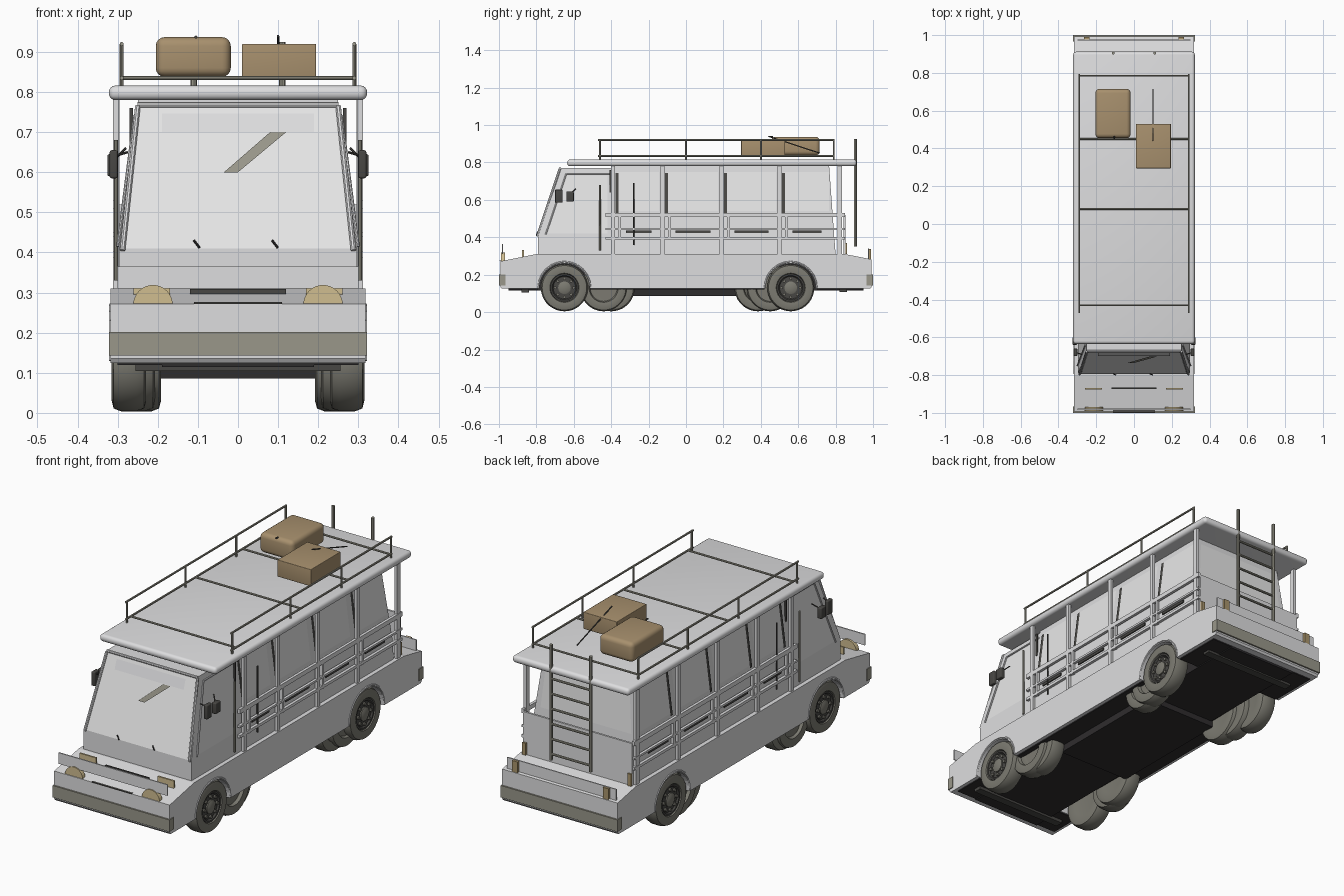
import bpy, bmesh, math
from mathutils import Vector

if "Cube" in bpy.data.objects:
    bpy.data.objects.remove(bpy.data.objects["Cube"])


def colour(name, rgb):
    m = bpy.data.materials.new(name)
    m.use_nodes = True
    m.diffuse_color = (*rgb, 1)
    m.node_tree.nodes["Principled BSDF"].inputs["Base Color"].default_value = (*rgb, 1)
    return m


PAINT = colour("light grey paint", (.73, .73, .74))
GLASS = colour("pale window", (.82, .82, .82))
OLIVE = colour("olive grey metal", (.32, .31, .255))
RUBBER = colour("tyre rubber", (.2, .195, .165))
DARK = colour("dark grey", (.065, .063, .058))
BLACK = colour("underside black", (.028, .026, .027))
LAMP = colour("lamp yellow", (.63, .51, .28))
AMBER = colour("amber lamp", (.4, .3, .15))
TAN = colour("luggage tan", (.39, .28, .155))


def finish(name, bm, mat, smooth=False):
    bmesh.ops.recalc_face_normals(bm, faces=bm.faces)
    me = bpy.data.meshes.new(name)
    bm.to_mesh(me)
    bm.free()
    me.materials.append(mat)
    ob = bpy.data.objects.new(name, me)
    bpy.context.collection.objects.link(ob)
    if smooth:
        bpy.ops.object.select_all(action='DESELECT')
        ob.select_set(True)
        bpy.context.view_layer.objects.active = ob
        bpy.ops.object.shade_smooth_by_angle(angle=math.radians(40))
    return ob


def box(name, x, y, z, mat, bevel=0):
    bm = bmesh.new()
    bmesh.ops.create_cube(bm, size=1)
    for v in bm.verts:
        v.co = [sum(r) / 2 + c * (r[1] - r[0]) for r, c in zip((x, y, z), v.co)]
    if bevel:
        bmesh.ops.bevel(bm, geom=bm.edges[:], offset=bevel, segments=4, profile=.5, affect='EDGES')
    return finish(name, bm, mat, bevel > 0)


def pair(name, x, y, z, mat, bevel=0):
    box("left_" + name, x, y, z, mat, bevel)
    box("right_" + name, (-x[1], -x[0]), y, z, mat, bevel)


def rod(name, a, b, r, mat, sides=8):
    a, b = Vector(a), Vector(b)
    bm = bmesh.new()
    bmesh.ops.create_cone(bm, cap_ends=True, segments=sides, radius1=r, radius2=r, depth=(b - a).length)
    turn = (b - a).to_track_quat('Z', 'Y')
    for v in bm.verts:
        v.co = turn @ v.co + (a + b) / 2
    return finish(name, bm, mat, True)


def rods(name, a, b, r, mat):
    for side, s in (("left_", 1), ("right_", -1)):
        rod(side + name, (s * a[0], *a[1:]), (s * b[0], *b[1:]), r, mat)


def prism(name, pts, half, mat):
    # side profile (y, z) drawn across the width, half(z) gives the half width
    bm = bmesh.new()
    rings = [[bm.verts.new((s * half(z), y, z)) for y, z in pts] for s in (-1, 1)]
    for ring in rings:
        bm.faces.new(ring)
    for i in range(len(pts)):
        j = (i + 1) % len(pts)
        bm.faces.new((rings[0][i], rings[0][j], rings[1][j], rings[1][i]))
    return finish(name, bm, mat)


def plate(name, pts, mat):
    bm = bmesh.new()
    bm.faces.new([bm.verts.new(p) for p in pts])
    return finish(name, bm, mat)


def lathe(name, profile, centre, mat, s=1, n=36):
    # profile of (radius, x) turned about the axle
    bm = bmesh.new()
    rings = [[bm.verts.new((centre[0] + s * x, centre[1] + r * math.cos(i * math.tau / n),
                            centre[2] + r * math.sin(i * math.tau / n))) for i in range(n)] for r, x in profile]
    for p, q in zip(rings, rings[1:]):
        for i in range(n):
            bm.faces.new((p[i], p[(i + 1) % n], q[(i + 1) % n], q[i]))
    bm.faces.new(rings[0])
    bm.faces.new(rings[-1])
    return finish(name, bm, mat, True)


def arc(y, z, r, n=16):
    return [(y + r * math.cos(t * math.pi / n), z + r * math.sin(t * math.pi / n)) for t in range(n + 1)]


FRONT, REAR, AXLE = -.65, .56, .13

# lower hull with wheel arches, and the dark floor
hull = [(-.992, .272), (-.8, .31), (.85, .31), (.992, .282), (.992, .135), (.985, .125)]
hull += arc(REAR, .125, .135) + arc(FRONT, .125, .135) + [(-.985, .125), (-.992, .135)]
prism("hull", hull, lambda z: .318, PAINT)
box("underbody", (-.19, .19), (-.95, .95), (.115, .26), BLACK)
for y0, y1 in ((-.95, FRONT - .14), (FRONT + .14, REAR - .14), (REAR + .14, .95)):
    box("floor", (-.3, .3), (y0, y1), (.12, .13), BLACK)
box("front_chassis_bar", (-.255, .255), (-.88, -.84), (.104, .122), DARK)
box("rear_chassis_bar", (-.255, .255), (.82, .86), (.108, .122), DARK)
box("lower_chassis", (-.2, .2), (-.3, .35), (.086, .12), BLACK)
for name, y in (("front", (-1, -.965)), ("rear", (.965, 1))):
    box(name + "_bumper", (-.322, .322), y, (.143, .202), OLIVE)

# wheels
tyre = [(.07, -.038), (.1, -.043), (.119, -.038), (.126, -.02), (.126, .02), (.119, .038), (.1, .043), (.078, .04), (.072, .025)]


def wheel(name, x, y, s, full):
    c = (s * x, y, AXLE)
    lathe(name + "_tyre", tyre, c, RUBBER, s)
    if full:
        lathe(name + "_rim", [(.076, .02), (.074, .036), (.066, .036), (.06, .028), (.03, .03)], c, DARK, s)
        lathe(name + "_hub", [(.034, .02), (.034, .036), (.02, .042)], c, RUBBER, s, 16)
        for k in range(8):
            t = k * math.tau / 8
            y1, z1 = c[1] + .05 * math.cos(t), c[2] + .05 * math.sin(t)
            rod(name + "_bolt", (c[0], y1, z1), (c[0] + s * .038, y1, z1), .008, RUBBER)


for side, s in (("left", 1), ("right", -1)):
    for end, y in (("front", FRONT), ("rear", REAR)):
        wheel(f"{side}_{end}_wheel", .272, y, s, True)
        pts = arc(y, AXLE, .139, 12)
        for p, q in zip(pts, pts[1:]):
            rod(f"{side}_{end}_arch_lip", (s * .317, *p), (s * .317, *q), .005, PAINT, 6)
    for x, y in ((.25, -.44), (.235, -.4), (.25, .45), (.235, .385)):
        wheel(f"{side}_inner_wheel", x, y, s, False)


# body walls lean inwards above the window sill
def wall(z):
    return .297 - max(0, z - .41) * .13


def screen(x, z, off=.003):
    return (x, -.79 + (z - .41) / 3 - off, z)


def side_plate(name, y0, y1, z0, z1, mat, off=.003, lean=0):
    for s in (1, -1):
        plate(name, [(s * (wall(z) + off), y, z) for y, z in ((y0, z0), (y1, z0), (y1, z1), (y0 + lean, z1))], mat)


# driver cab with sloped windscreen
prism("cab", [(-.79, .31), (-.79, .41), (-.67, .77), (-.38, .77), (-.38, .41), (-.38, .31)], wall, PAINT)
plate("windscreen", [screen(*p) for p in ((-.28, .41), (.28, .41), (.243, .76), (-.243, .76))], GLASS)
plate("sun_visor", [screen(*p, .006) for p in ((-.19, .7), (.19, .7), (.19, .747), (-.19, .747))], PAINT)
plate("screen_stripe", [screen(*p, .009) for p in ((-.035, .6), (0, .6), (.12, .7), (.08, .7))], OLIVE)
rods("windscreen_pillar", screen(.288, .405), screen(.25, .765), .007, PAINT)
rod("windscreen_header", screen(-.25, .768), screen(.25, .768), .007, PAINT)
for x in (-.11, .085):
    rod("wiper", screen(x, .43, .01), screen(x + .014, .412, .01), .003, BLACK)
side_plate("cab_side_window", -.74, -.42, .42, .73, GLASS, .002, .1)
for s in (1, -1):
    frame = [(s * .3, -.75, .415), (s * .258, -.64, .74), (s * .258, -.4, .74)]
    for p, q in zip(frame, frame[1:]):
        rod("cab_window_frame", p, q, .004, PAINT)
pair("mirror_front", (.3, .32), (-.7, -.66), (.585, .655), DARK, .005)
pair("mirror_rear", (.302, .326), (-.64, -.6), (.59, .645), DARK, .005)
rods("mirror_arm", (.275, -.69, .65), (.31, -.68, .64), .003, DARK)
rods("mirror_link", (.28, -.59, .66), (.31, -.62, .63), .003, DARK)
rods("front_grab_handle", (.304, -.46, .33), (.304, -.46, .68), .005, OLIVE)
rods("rear_grab_handle", (.304, -.28, .36), (.304, -.28, .69), .004, DARK)

# passenger cabin: leaning walls behind upright posts, with curtains and side rails
prism("cabin", [(-.4, .31), (-.4, .41), (-.4, .785), (.765, .785), (.792, .41), (.8, .31)], wall, PAINT)
plate("rear_window", [(x, .8 - (z - .31) * .074 + .004, z) for x, z in
                      ((-.25, .53), (.25, .53), (.23, .75), (-.23, .75))], GLASS)
posts = (-.39, -.125, .19, .5)
for y, y2 in zip(posts, posts[1:] + (.785,)):
    pair("cabin_post", (.298, .312), (y - .01, y + .01), (.31, .785), PAINT)
    side_plate("side_window", y + .02, y2 - .02, .54, .75, GLASS, .002)
    pair("rail_strut", (.298, .312), (y + .03, y + .042), (.385, .53), PAINT)
    side_plate("curtain", y + .013, y + .03, .53, .745, DARK, .005)
    pair("trim_slot", (.297, .303), (y + .07, y2 - .06), (.423, .436), DARK)
for z, h in ((.52, .011), (.445, .005), (.395, .007)):
    pair("side_rail", (.298, .312), (-.43, .85), (z - h, z + h), PAINT)
pair("cab_curtain", (.262, .27), (-.41, -.4), (.64, .76), DARK)
pair("rear_roof_post", (.295, .31), (.81, .835), (.3, .785), PAINT)
box("rear_balcony_panel", (-.3, .3), (.843, .853), (.31, .52), PAINT)
box("roof", (-.322, .322), (-.635, .912), (.78, .816), PAINT, .016)

# nose and tail fittings
box("nose_plate", (-.3, .3), (-.984, -.978), (.31, .365), PAINT)
box("tail_plate", (-.3, .3), (.972, .978), (.275, .34), PAINT)
box("grille", (-.12, .12), (-.874, -.866), (.296, .309), DARK)
box("lower_grille", (-.11, .11), (-.997, -.985), (.272, .276), DARK)
pair("marker_lamp", (.17, .26), (-.876, -.867), (.293, .332), LAMP)
for side, s in (("left", 1), ("right", -1)):
    bm = bmesh.new()
    rim = arc(s * .212, .27, .049)
    for y in (-.989, -.968):
        bm.faces.new([bm.verts.new((x, y, z)) for x, z in rim])
    bmesh.ops.bridge_loops(bm, edges=[e for e in bm.edges if e.is_boundary])
    finish(side + "_headlamp", bm, LAMP)
pair("tail_lamp", (.235, .265), (.976, .99), (.275, .338), AMBER)
pair("upper_tail_lamp", (.28, .3), (.853, .862), (.31, .37), AMBER)

# ladder at the back
rods("ladder_upright", (.11, .905, .35), (.11, .905, .925), .008, OLIVE)
for k in range(6):
    z = .38 + .075 * k
    rod("ladder_rung", (-.11, .905, z), (.11, .905, z), .006, OLIVE)

# roof rack
for z in (.835, .92):
    rods("rack_rail", (.29, -.47, z), (.29, .795, z), .005, OLIVE)
for y in (-.46, 0, .4, .79):
    rods("rack_post", (.29, y, .81), (.29, y, .92), .005, OLIVE)
for y in (-.43, .08, .45, .785):
    rod("rack_crossbar", (-.29, y, .835), (.29, y, .835), .005, OLIVE)

# luggage
box("rounded_suitcase", (-.205, -.018), (.455, .715), (.838, .937), TAN, .022)
box("square_suitcase", (.01, .195), (.295, .53), (.836, .92), TAN, .003)
rod("suitcase_handle", (-.105, .45, .937), (-.105, .465, .937), .004, DARK)
rod("luggage_stick", (.1, .44, .94), (.1, .715, .85), .003, DARK)
